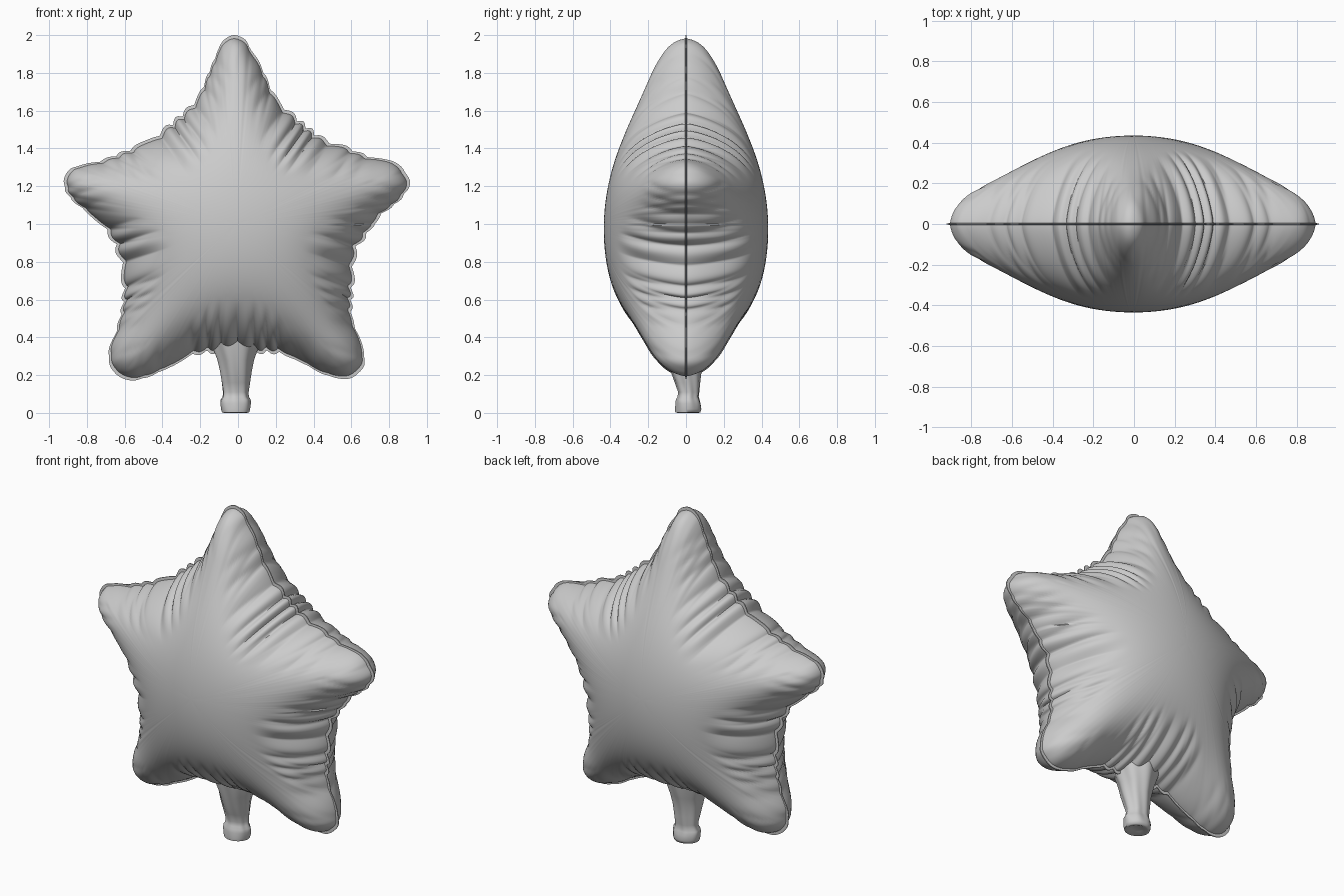
import bpy, bmesh, math
from math import sin, cos, pi, hypot, atan2, radians

if "Cube" in bpy.data.objects:
    bpy.data.objects.remove(bpy.data.objects["Cube"])

CX, CZ = -0.01, 1.0      # star centre
DEPTH = 0.435            # half thickness at the centre
NC, SUB, NR = 200, 3, 36 # coarse angles, subdivisions per angle, rings
NA = NC * SUB
FIN = 0.018              # width of the flat seam

# star outline (x, z), clockwise from the top tip
OUT = [(-.02, 2.0), (.04, 1.975), (.065, 1.93), (.12, 1.84), (.195, 1.68), (.28, 1.59),
       (.44, 1.46), (.58, 1.405), (.7, 1.355), (.83, 1.33), (.885, 1.275), (.91, 1.215),
       (.86, 1.13), (.75, 1.04), (.69, .95), (.63, .87), (.615, .75), (.605, .62),
       (.605, .5), (.65, .38), (.67, .26), (.6, .185), (.5, .19), (.38, .24),
       (.27, .3), (.15, .32), (0, .31), (-.15, .32), (-.25, .3), (-.35, .25),
       (-.45, .2), (-.57, .172), (-.66, .22), (-.685, .32), (-.64, .45), (-.61, .6),
       (-.62, .78), (-.67, .92), (-.75, 1.02), (-.87, 1.12), (-.92, 1.2), (-.89, 1.29),
       (-.73, 1.335), (-.6, 1.385), (-.45, 1.46), (-.3, 1.58), (-.215, 1.67), (-.16, 1.79),
       (-.105, 1.92), (-.075, 1.975)]


def dense_outline():
    n, pts = len(OUT), []
    for i in range(n):
        p = [OUT[(i + k - 1) % n] for k in range(4)]
        for s in range(10):
            t = s / 10
            w = (-.5*t + t*t - .5*t**3, 1 - 2.5*t*t + 1.5*t**3,
                 .5*t + 2*t*t - 1.5*t**3, -.5*t*t + .5*t**3)
            x = sum(a * b[0] for a, b in zip(w, p)) - CX
            z = sum(a * b[1] for a, b in zip(w, p)) - CZ
            pts.append((atan2(z, x) % (2 * pi), hypot(x, z)))
    pts.sort()
    return [(pts[-1][0] - 2*pi, pts[-1][1])] + pts + [(pts[0][0] + 2*pi, pts[0][1])]


def sample_radii():
    pts, k, radii = dense_outline(), 0, []
    for j in range(NA):
        a = 2 * pi * j / NA
        while pts[k + 1][0] < a:
            k += 1
        (a0, r0), (a1, r1) = pts[k], pts[k + 1]
        radii.append(r0 + (r1 - r0) * (a - a0) / max(a1 - a0, 1e-9))
    return radii


R = sample_radii()
ANG = [2 * pi * j / NA for j in range(NA)]
T = [sin(pi / 2 * i / NR) for i in range(NR + 1)]
poly = [((R[j] - FIN) * cos(ANG[j]), (R[j] - FIN) * sin(ANG[j])) for j in range(0, NA, SUB)]
segs = []
for i, (ax, az) in enumerate(poly):
    bx, bz = poly[(i + 1) % NC]
    l = hypot(bx - ax, bz - az)
    segs.append((ax, az, bx, bz, (bx - ax) / l, (bz - az) / l))


def field(px, pz):
    """Smooth inner distance to the outline (mean inverse ray length)."""
    total = 0
    for ax, az, bx, bz, tx, tz in segs:
        ax -= px; az -= pz; bx -= px; bz -= pz
        d = ax * tz - az * tx
        if abs(d) > 1e-6:
            total += ((bx*tx + bz*tz) / hypot(bx, bz) - (ax*tx + az*tz) / hypot(ax, az)) / d
    return 1 / max(total, 1e-6)


def puffs(theta, r):
    """Pleats square to each side of the star: (pattern, mask fading at tips)."""
    k = math.floor((theta - radians(18)) / radians(72))
    q = r * sin(theta - radians(54 + 72 * k))
    mask = max(0, 1 - (q / 0.57) ** 2)
    wave = abs(sin(pi * q / 0.095 + 1.1 * sin(8 * q + 2 * k) + .7 * sin(19 * q + k)))
    return wave - 0.62, mask


def make(name, verts, faces):
    me = bpy.data.meshes.new(name)
    me.from_pydata(verts, [], faces)
    bm = bmesh.new()
    bm.from_mesh(me)
    bmesh.ops.recalc_face_normals(bm, faces=bm.faces)
    bm.to_mesh(me)
    bm.free()
    ob = bpy.data.objects.new(name, me)
    bpy.context.collection.objects.link(ob)
    bpy.ops.object.select_all(action='DESELECT')
    ob.select_set(True)
    bpy.context.view_layer.objects.active = ob
    bpy.ops.object.shade_smooth_by_angle(angle=radians(60))
    return ob


def strip(a, b):
    n = len(a)
    return [(a[j], a[(j + 1) % n], b[(j + 1) % n], b[j]) for j in range(n)]


# inflated body: front and back skins meeting at the seam
f0 = field(0, 0)
scallop = []
for j in range(NA):
    w, m = puffs(ANG[j], R[j])
    scallop.append(0.024 * w * m)
verts = [(CX, -DEPTH, CZ), (CX, DEPTH, CZ)]
front, back = [], []
for i in range(1, NR + 1):
    t = T[i]
    coarse = [0 if i == NR else field(x * t, z * t) / f0 for x, z in poly]
    fr, bk = [], []
    for j in range(NA):
        c, f = divmod(j, SUB)
        v = coarse[c] + (coarse[(c + 1) % NC] - coarse[c]) * f / SUB
        h = DEPTH * max(v, 0) ** 0.68
        r = (R[j] - FIN) * t
        w, m = puffs(ANG[j], r)
        fade = max(0, 1 - (1 - t) * R[j] / 0.27) ** 1.5
        h *= 1 + 0.26 * w * m * fade
        r += scallop[j] * t ** 8
        x, z = CX + r * cos(ANG[j]), CZ + r * sin(ANG[j])
        fr.append(len(verts))
        verts.append((x, -h, z))
        if i < NR:
            bk.append(len(verts))
            verts.append((x, h, z))
    front.append(fr)
    back.append(bk if i < NR else fr)
faces = []
for c, rings in ((0, front), (1, back)):
    faces += [(c, rings[0][j], rings[0][(j + 1) % NA]) for j in range(NA)]
    for a, b in zip(rings, rings[1:]):
        faces += strip(a, b)
make("star_body", verts, faces)

# flat welded seam around the outline
verts, loops = [], []
for off, y in ((-.03, -.005), (0, -.003), (0, .003), (-.03, .005)):
    loops.append(list(range(len(verts), len(verts) + NA)))
    for j in range(NA):
        r = R[j] + scallop[j] + off
        verts.append((CX + r * cos(ANG[j]), y, CZ + r * sin(ANG[j])))
make("seam", verts, sum((strip(loops[i], loops[(i + 1) % 4]) for i in range(4)), []))

# filling neck with a collar: (z, half width, half depth, y offset)
NECK = [(.44, .13, .13, 0), (.35, .12, .115, 0), (.28, .095, .095, 0), (.22, .083, .08, 0),
        (.16, .074, .066, .008), (.11, .067, .055, .015), (.085, .068, .055, .012),
        (.07, .078, .062, .01), (.05, .08, .066, .012), (.02, .077, .07, .012),
        (.003, .072, .066, .01), (0, .06, .055, .01), (.012, .035, .03, .01)]
verts, loops, N = [], [], 64
for z, rx, ry, cy in NECK:
    loops.append(list(range(len(verts), len(verts) + N)))
    for j in range(N):
        a = 2 * pi * j / N
        k = 1 + 0.04 * sin(7 * a + 9 * z) * min(1, z / .08)
        verts.append((CX - .003 + rx * k * cos(a), cy + ry * k * sin(a), z))
faces = sum((strip(a, b) for a, b in zip(loops, loops[1:])), [])
make("neck", verts, faces + [loops[0], loops[-1]])
